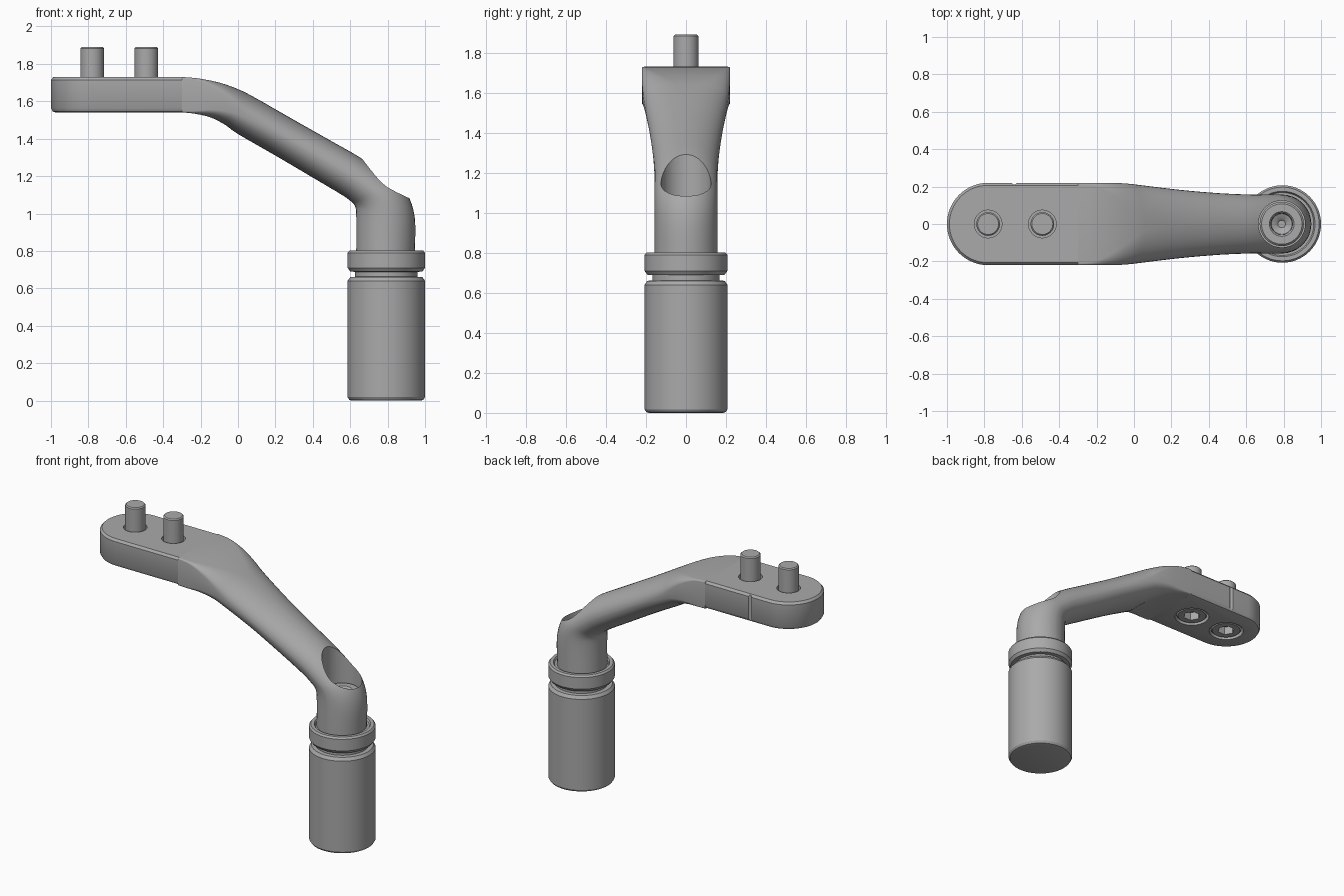
import bpy
import bmesh
from math import sin, cos, pi, radians
from mathutils import Vector

cube = bpy.data.objects.get("Cube")
if cube:
    bpy.data.objects.remove(cube)

grey = bpy.data.materials.new("satin grey")
grey.use_nodes = True
grey.diffuse_color = (0.4, 0.4, 0.4, 1)
grey.node_tree.nodes["Principled BSDF"].inputs["Base Color"].default_value = (0.4, 0.4, 0.4, 1)


def loft(name, rings, smooth=True):
    """Skin a closed solid through rings with equal point counts."""
    bm = bmesh.new()
    loops = [[bm.verts.new(p) for p in ring] for ring in rings]
    n = len(loops[0])
    for a, b in zip(loops, loops[1:]):
        for i in range(n):
            j = (i + 1) % n
            bm.faces.new((a[i], a[j], b[j], b[i]))
    bm.faces.new(loops[0][::-1])
    bm.faces.new(loops[-1])
    bmesh.ops.recalc_face_normals(bm, faces=bm.faces)
    mesh = bpy.data.meshes.new(name)
    bm.to_mesh(mesh)
    bm.free()
    ob = bpy.data.objects.new(name, mesh)
    bpy.context.collection.objects.link(ob)
    mesh.materials.append(grey)
    if smooth:
        finish(ob)
    return ob


def activate(ob):
    bpy.ops.object.select_all(action='DESELECT')
    ob.select_set(True)
    bpy.context.view_layer.objects.active = ob


def finish(ob):
    activate(ob)
    bpy.ops.object.shade_smooth_by_angle(angle=radians(30))


def turned(name, x, y, profile, sides=48, smooth=True):
    """Turned part about a vertical axis; profile is (radius, height)."""
    rings = [[(x + r * cos(2 * pi * i / sides), y + r * sin(2 * pi * i / sides), z)
              for i in range(sides)] for r, z in profile]
    return loft(name, rings, smooth)


def cut(ob, cutter):
    cutter.hide_render = True
    activate(ob)
    mod = ob.modifiers.new("cut", 'BOOLEAN')
    mod.operation = 'DIFFERENCE'
    mod.solver = 'EXACT'
    mod.object = cutter
    bpy.ops.object.modifier_apply(modifier=mod.name)
    bpy.data.objects.remove(cutter)
    finish(ob)


# Handle with groove and collar
handle_x = 0.793
turned("handle", handle_x, 0, [
    (0.185, 0), (0.198, 0.004), (0.207, 0.018), (0.207, 0.64), (0.193, 0.66),
    (0.167, 0.662), (0.167, 0.688), (0.193, 0.69), (0.207, 0.71),
    (0.207, 0.79), (0.197, 0.802), (0.175, 0.802), (0.168, 0.79)], 64)

# Mounting plate: rounded at the outer end, straight where it joins the arm
JOIN, END_X, BOTTOM, TOP = -0.3, -0.78, 1.54, 1.73


def plate_ring(r, z):
    arc = [(END_X + r * cos(pi / 2 + pi * i / 32), r * sin(pi / 2 + pi * i / 32), z)
           for i in range(33)]
    return [(JOIN, r, z)] + arc + [(JOIN, -r, z)]


plate = loft("mounting_plate", [plate_ring(r, z) for r, z in (
    (0.195, BOTTOM), (0.21, BOTTOM + 0.006), (0.22, BOTTOM + 0.024),
    (0.22, TOP - 0.015), (0.207, TOP))])
cut(plate, turned("notch_cutter", -0.64, 0.225, [(0.014, 1.5), (0.014, 1.8)], 12, False))

# Screws through the plate with countersunk heads underneath
for i, x in enumerate((-0.78, -0.49), 1):
    cut(plate, turned("screw_hole_cutter", x, 0, [
        (0.11, 1.5), (0.11, 1.6), (0.074, 1.6), (0.074, 1.8)], 48, False))
    screw = turned(f"plate_screw_{i}", x, 0, [
        (0.09, 1.545), (0.1, 1.555), (0.1, 1.61), (0.063, 1.61),
        (0.063, 1.883), (0.056, 1.89)])
    cut(screw, turned("socket_cutter", x, 0, [(0.055, 1.5), (0.055, 1.6)], 6, False))

# Arm stations: underside x, z; upper side x, z; half width; corner roundness
stations = [
    (JOIN, BOTTOM, JOIN, TOP, 0.22, 0.08),
    (-0.24, 1.535, -0.21, 1.722, 0.22, 0.14),
    (-0.15, 1.515, -0.10, 1.70, 0.22, 0.45),
    (-0.07, 1.475, 0.0, 1.665, 0.215, 0.75),
    (0.0, 1.425, 0.09, 1.62, 0.206, 0.92),
    (0.2, 1.31, 0.3, 1.5, 0.182, 1),
    (0.4, 1.192, 0.5, 1.387, 0.165, 1),
    (0.55, 1.103, 0.66, 1.295, 0.158, 1),
    (0.6, 1.068, 0.8, 1.195, 0.157, 1),
    (0.625, 1.04, 0.9, 1.11, 0.157, 1),
    (0.632, 0.99, 0.945, 0.98, 0.157, 1),
    (0.632, 0.79, 0.945, 0.79, 0.157, 1)]


def smooth_stations(rows, steps=4):
    """Catmull-Rom interpolation between the stations."""
    out = []
    for i in range(len(rows) - 1):
        p = [rows[max(0, min(len(rows) - 1, i + k))] for k in (-1, 0, 1, 2)]
        for s in range(steps):
            t = s / steps
            out.append([b + 0.5 * t * (c - a + t * (2*a - 5*b + 4*c - d + t * (3*(b - c) + d - a)))
                        for a, b, c, d in zip(*p)])
    return out + [rows[-1]]


def arm_ring(bx, bz, tx, tz, w, k):
    """Rounded rectangle that becomes an ellipse as k reaches one."""
    k = min(k, 1)
    low, high = Vector((bx, 0, bz)), Vector((tx, 0, tz))
    mid, half = (low + high) / 2, (high - low) / 2
    ry = w * k * (0.6 + 0.4 * k)
    ring = []
    for q, (sy, sz) in enumerate(((1, 1), (-1, 1), (-1, -1), (1, -1))):
        for i in range(10):
            a = (q + (i + 0.25) / 9.5) * pi / 2
            y = sy * (w - ry) + ry * cos(a)
            h = sz * (1 - k) + k * sin(a)
            ring.append(mid + half * h + Vector((0, y, 0)))
    return ring


arm = loft("arm", [arm_ring(*row) for row in smooth_stations(stations)])

# Vertical bore in the elbow with a socket screw at the bottom
cut(arm, turned("bore_cutter", 0.79, 0, [(0.125, 0.96), (0.125, 1.5)], 64, False))
turned("elbow_screw", 0.79, 0, [
    (0.118, 0.95), (0.118, 1.02), (0.108, 1.03), (0.066, 1.03), (0.058, 1.02),
    (0.055, 0.98), (0.03, 0.97), (0.02, 0.96)])
